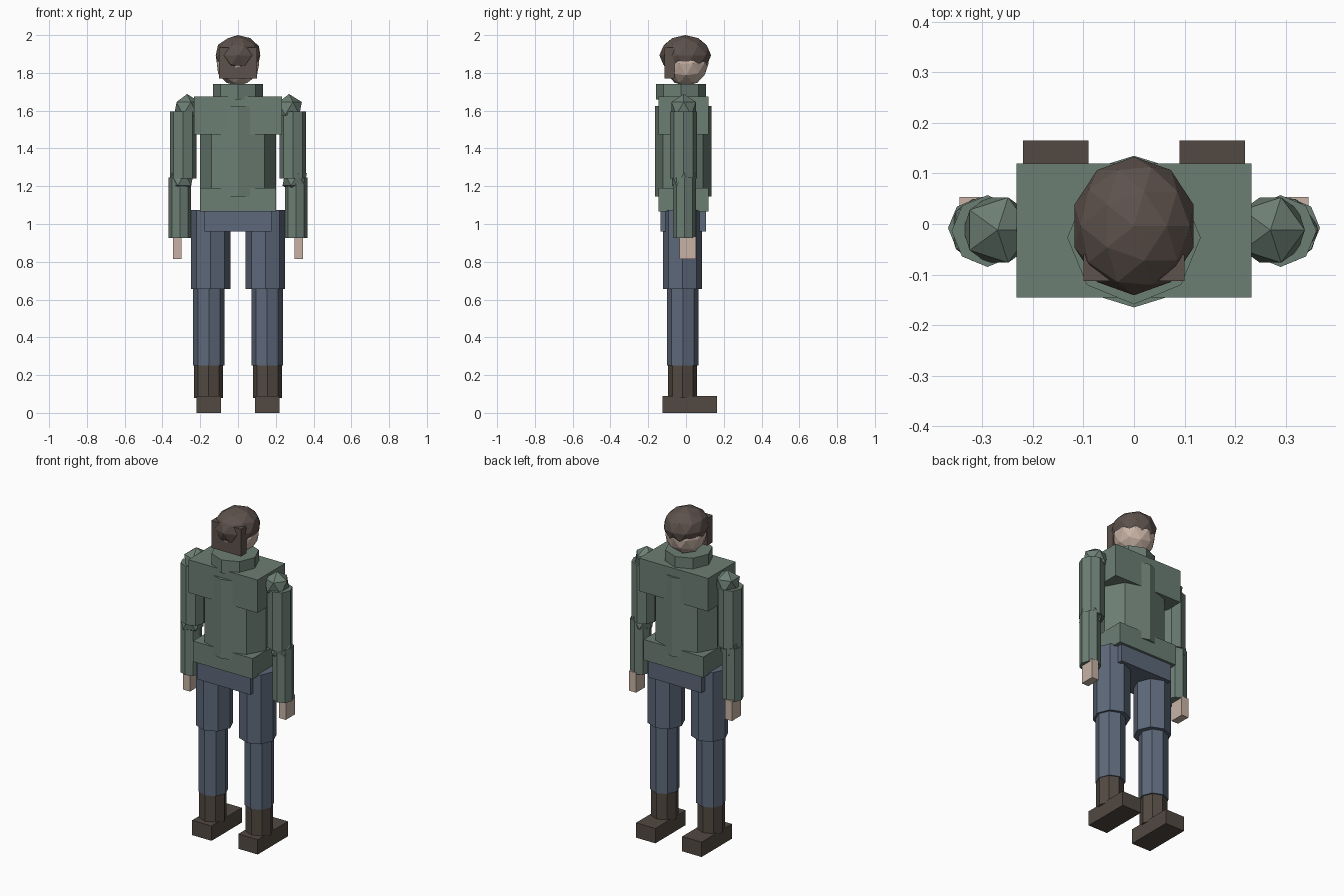
import bpy

if "Cube" in bpy.data.objects:
    bpy.data.objects.remove(bpy.data.objects["Cube"])


def material(name, rgb):
    m = bpy.data.materials.new(name)
    m.diffuse_color = (*rgb, 1)
    m.use_nodes = True
    m.node_tree.nodes["Principled BSDF"].inputs["Base Color"].default_value = m.diffuse_color
    return m


GREEN = material("jacket_green", (0.15, 0.21, 0.175))
BLUE = material("trouser_blue", (0.11, 0.14, 0.195))
HAIR = material("hair_brown", (0.11, 0.083, 0.072))
BOOT = material("boot_brown", (0.085, 0.067, 0.054))
SKIN = material("skin", (0.58, 0.45, 0.38))


def finish(name, mat, scale=None):
    o = bpy.context.object
    o.name = o.data.name = name
    o.data.materials.append(mat)
    if scale:
        o.scale = scale
    return o


def box(name, mat, x, y, z):
    """Box from (min, max) ranges on each axis."""
    mid = [(a + b) / 2 for a, b in (x, y, z)]
    bpy.ops.mesh.primitive_cube_add(size=1, location=mid)
    return finish(name, mat, [b - a for a, b in (x, y, z)])


def tube(name, mat, x, y, z, rx, ry=None):
    """Upright eight-sided cylinder between two heights."""
    bpy.ops.mesh.primitive_cylinder_add(
        vertices=8, radius=1, depth=1, location=(x, y, (z[0] + z[1]) / 2))
    return finish(name, mat, (rx, ry or rx, z[1] - z[0]))


def ball(name, mat, loc, radii, level):
    bpy.ops.mesh.primitive_ico_sphere_add(subdivisions=level, radius=1, location=loc)
    return finish(name, mat, radii)


# Head and hair
ball("head", SKIN, (0, 0, 1.85), (0.118, 0.12, 0.12), 2)
ball("hair_cap", HAIR, (0, -0.004, 1.893), (0.124, 0.137, 0.107), 2)
box("hair_back", HAIR, (-0.1, 0.1), (-0.113, -0.06), (1.77, 1.935))

# Jacket
tube("collar", GREEN, 0, -0.027, (1.66, 1.74), 0.132)
box("chest", GREEN, (-0.232, 0.232), (-0.145, 0.12), (1.475, 1.675))
tube("torso", GREEN, 0, -0.015, (1.145, 1.625), 0.2, 0.15)
box("jacket_hem", GREEN, (-0.2, 0.2), (-0.145, 0.12), (1.065, 1.19))

# Hips
box("pelvis", BLUE, (-0.177, 0.177), (-0.135, 0.105), (0.96, 1.08))

for side, s in (("left", -1), ("right", 1)):
    # Arm
    ball(side + "_shoulder", GREEN, (s * 0.27, -0.012, 1.612), (0.076,) * 3, 1)
    tube(side + "_upper_arm", GREEN, s * 0.29, -0.014, (1.24, 1.595), 0.071)
    ball(side + "_elbow", GREEN, (s * 0.3, -0.012, 1.235), (0.072,) * 3, 1)
    tube(side + "_forearm", GREEN, s * 0.308, -0.008, (0.925, 1.245), 0.06)
    hand = sorted((s * 0.298, s * 0.345))
    box(side + "_hand", SKIN, hand, (-0.035, 0.053), (0.815, 0.935))
    # Leg
    tube(side + "_thigh", BLUE, s * 0.145, -0.018, (0.655, 1.075), 0.104)
    tube(side + "_shin", BLUE, s * 0.154, -0.017, (0.25, 0.665), 0.083)
    tube(side + "_boot_shaft", BOOT, s * 0.156, -0.018, (0.08, 0.255), 0.077)
    foot = sorted((s * 0.09, s * 0.22))
    box(side + "_foot", BOOT, foot, (-0.125, 0.165), (0, 0.09))
